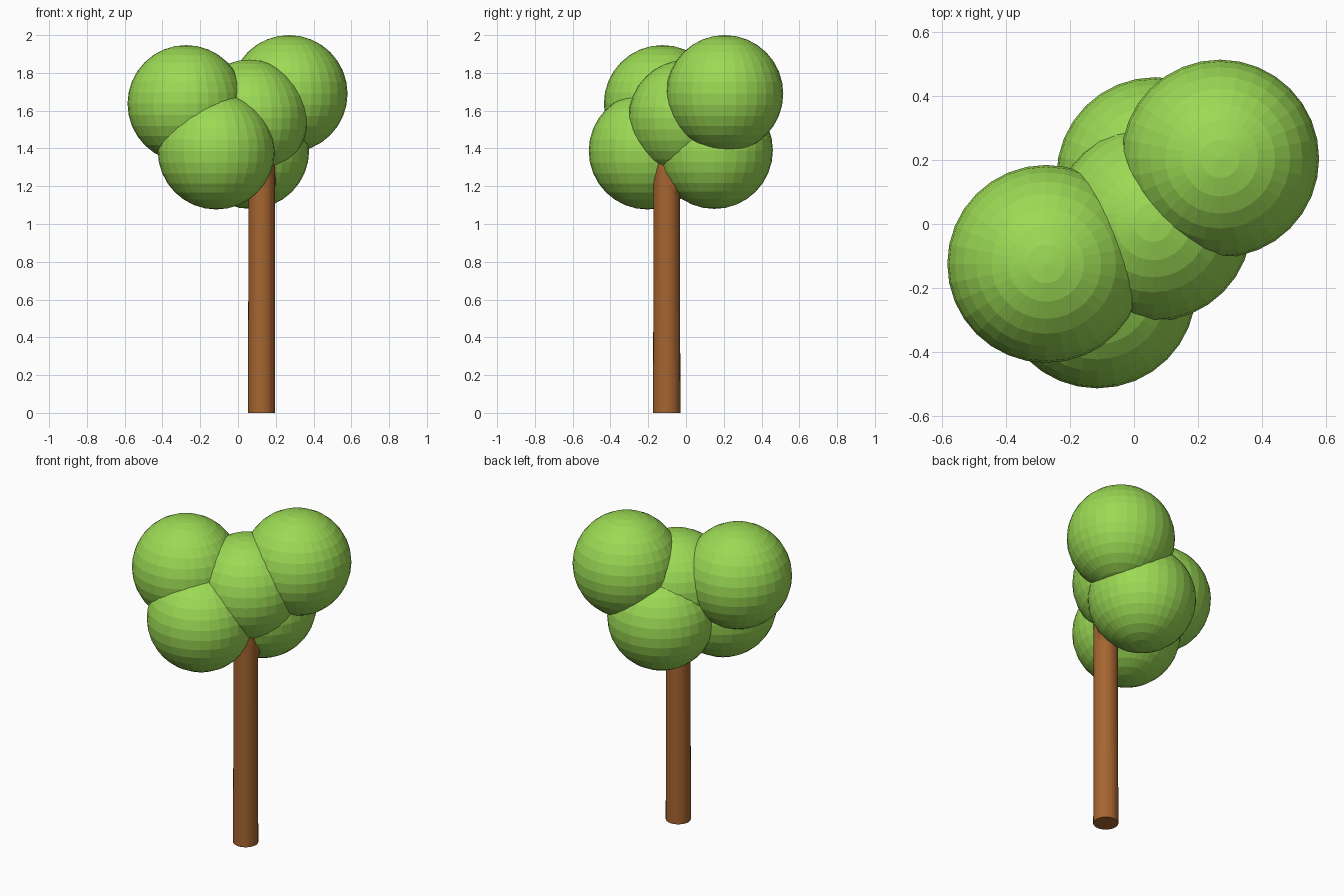
import bpy
from mathutils import Vector

if "Cube" in bpy.data.objects:
    bpy.data.objects.remove(bpy.data.objects["Cube"])


def material(name, colour):
    m = bpy.data.materials.new(name)
    m.diffuse_color = (*colour, 1)
    m.use_nodes = True
    m.node_tree.nodes["Principled BSDF"].inputs["Base Color"].default_value = m.diffuse_color
    return m


leaf = material("leaf green", (0.33, 0.70, 0.09))
bark = material("bark brown", (0.38, 0.13, 0.03))


def rod(name, start, end, r1, r2):
    a, b = Vector(start), Vector(end)
    bpy.ops.mesh.primitive_cone_add(vertices=32, radius1=r1, radius2=r2,
                                    depth=(b - a).length, location=(a + b) / 2)
    o = bpy.context.object
    o.rotation_euler = (b - a).to_track_quat('Z', 'Y').to_euler()
    o.name = name
    o.data.materials.append(bark)
    return o


# Trunk and the short branch that just shows under the crown
rod("trunk", (0.125, -0.102, 0), (0.126, -0.102, 1.4), 0.072, 0.070)
rod("branch", (0.13, -0.10, 1.13), (0.18, -0.02, 1.42), 0.055, 0.05)

# Crown: five equal faceted foliage balls
balls = {
    "left": (-0.275, -0.125, 1.637),
    "right": (0.27, 0.205, 1.69),
    "front": (-0.115, -0.205, 1.387),
    "middle": (0.06, 0.005, 1.56),
    "back": (0.067, 0.15, 1.39),
}
for side, centre in balls.items():
    bpy.ops.mesh.primitive_uv_sphere_add(segments=32, ring_count=16,
                                         radius=0.31, location=centre)
    o = bpy.context.object
    o.name = side + "_foliage"
    o.data.materials.append(leaf)
